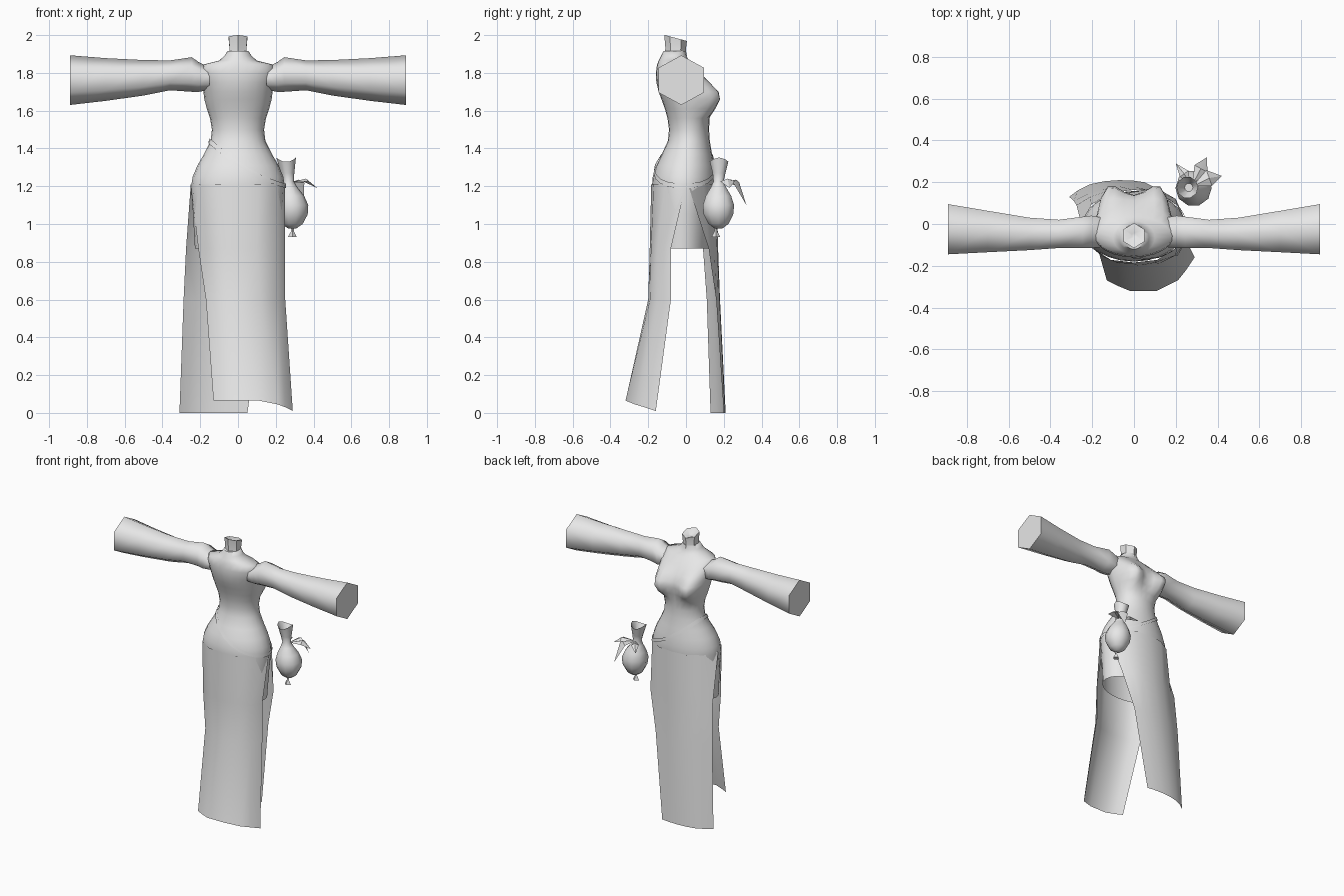
import bpy, math
from mathutils import Vector

if "Cube" in bpy.data.objects:
    bpy.data.objects.remove(bpy.data.objects["Cube"])

grey = bpy.data.materials.new("plain_grey")
grey.diffuse_color = (0.8, 0.8, 0.8, 1)
grey.use_nodes = True
grey.node_tree.nodes["Principled BSDF"].inputs["Base Color"].default_value = grey.diffuse_color


def make(name, verts, faces, angle=60):
    me = bpy.data.meshes.new(name)
    me.from_pydata([tuple(v) for v in verts], [], faces)
    me.materials.append(grey)
    ob = bpy.data.objects.new(name, me)
    bpy.context.collection.objects.link(ob)
    bpy.ops.object.select_all(action='DESELECT')
    ob.select_set(True)
    bpy.context.view_layer.objects.active = ob
    bpy.ops.object.mode_set(mode='EDIT')
    bpy.ops.mesh.select_all(action='SELECT')
    bpy.ops.mesh.normals_make_consistent(inside=False)
    bpy.ops.object.mode_set(mode='OBJECT')
    bpy.ops.object.shade_smooth_by_angle(angle=math.radians(angle))
    return ob


def loft(name, rings, closed=True, cap_start=False, cap_end=False, angle=60):
    n = len(rings[0])
    verts = [p for r in rings for p in r]
    faces = []
    for i in range(len(rings) - 1):
        for j in range(n if closed else n - 1):
            k = (j + 1) % n
            faces.append((i*n + j, i*n + k, (i+1)*n + k, (i+1)*n + j))
    if cap_start:
        faces.append(tuple(range(n))[::-1])
    if cap_end:
        faces.append(tuple((len(rings)-1)*n + j for j in range(n)))
    return make(name, verts, faces, angle)


# Body profile: z, half width, front y, back y, bust swell
BODY = [
    (0.87, .228, .125, -.165, 0), (1.05, .238, .14, -.17, 0),
    (1.20, .248, .158, -.18, 0), (1.25, .24, .157, -.176, 0),
    (1.31, .215, .15, -.158, 0), (1.37, .18, .138, -.128, 0),
    (1.44, .145, .126, -.096, 0), (1.50, .138, .122, -.09, 0),
    (1.56, .148, .125, -.098, .005), (1.61, .165, .13, -.112, .055),
    (1.66, .178, .138, -.13, .08), (1.70, .183, .135, -.145, .075),
    (1.75, .19, .112, -.157, .04), (1.80, .198, .075, -.16, .012),
    (1.845, .18, .035, -.153, 0), (1.865, .10, .015, -.145, 0),
    (1.89, .072, .003, -.132, 0), (1.915, .056, -.002, -.12, 0),
]


def body_at(z):
    for a, b in zip(BODY, BODY[1:]):
        if z <= b[0]:
            f = (z - a[0]) / (b[0] - a[0])
            return [p + (q - p) * f for p, q in zip(a, b)]
    return BODY[-1]


def body_point(z, t, grow=0):
    _, xh, yf, yb, bust = body_at(z)
    yc, yh = (yf + yb) / 2, (yf - yb) / 2
    c, s = math.cos(t), math.sin(t)
    swell = bust * math.sin(2 * t) ** 2 if s > 0 else 0
    return Vector(((xh + grow) * c, yc + (yh + grow) * s + swell, z))


SIDES = 24
loft("dress_body", [[body_point(r[0], math.tau * j / SIDES) for j in range(SIDES)] for r in BODY],
     cap_end=True)

# Six-sided tilted neck with a sunken top
def neck_ring(r, z, tilt):
    pts = []
    for j in range(6):
        a = math.pi / 6 + j * math.pi / 3
        y = -.055 + r * math.sin(a)
        pts.append((r * .95 * math.cos(a), y, z - tilt * (y + .055)))
    return pts


loft("neck", [neck_ring(.06, 1.89, 0), neck_ring(.054, 1.925, .1), neck_ring(.06, 1.985, .27),
              neck_ring(.05, 1.985, .27), neck_ring(.012, 1.965, .2)], cap_end=True, angle=50)

# Flared six-sided sleeves: x, low z, high z, low y, high y
SLEEVE = [(.15, 1.71, 1.83, -.11, .03), (.205, 1.70, 1.855, -.115, .04),
          (.245, 1.70, 1.883, -.115, .035), (.36, 1.708, 1.866, -.115, .02),
          (.50, 1.68, 1.868, -.125, .03), (.70, 1.652, 1.878, -.135, .063),
          (.89, 1.63, 1.893, -.145, .095)]
for side, label in ((1, "right"), (-1, "left")):
    rings = []
    for x, z0, z1, y0, y1 in SLEEVE:
        ring = []
        for j in range(6):
            a = math.pi / 2 + j * math.pi / 3
            ring.append((side * x, (y0+y1)/2 + (y1-y0)/2 * math.cos(a) / .866,
                         (z0+z1)/2 + (z1-z0)/2 * math.sin(a)))
        rings.append(ring)
    loft(label + "_sleeve", rings, cap_end=True, angle=75)

# Skirt panels: rows of (x, y) from one slit edge to the other
BACK = [
    [(.248, 0), (.205, -.112), (.11, -.172), (0, -.184), (-.11, -.172), (-.205, -.112), (-.25, -.01)],
    [(.25, -.08), (.2, -.15), (.1, -.185), (0, -.192), (-.08, -.185), (-.15, -.155), (-.21, -.1)],
    [(.25, -.08), (.21, -.15), (.12, -.19), (.02, -.2), (-.06, -.19), (-.12, -.17), (-.17, -.13)],
    [(.29, -.16), (.25, -.22), (.21, -.27), (.11, -.32), (-.02, -.32), (-.08, -.295), (-.13, -.27)],
]
FRONT = [
    [(-.25, -.01), (-.205, .092), (-.11, .15), (0, .163), (.11, .15), (.205, .092), (.248, .01)],
    [(-.275, .09), (-.21, .13), (-.12, .16), (-.03, .17), (.06, .165), (.13, .15), (.2, .12)],
    [(-.288, .11), (-.22, .145), (-.15, .168), (-.07, .18), (0, .178), (.07, .17), (.13, .16)],
    [(-.31, .13), (-.27, .16), (-.21, .19), (-.14, .205), (-.07, .21), (0, .207), (.05, .2)],
]
HEM = [.01, .03, .045, .065, .065, .065, .065]
for name, rows, hem in (("back_skirt_panel", BACK, HEM), ("front_skirt_panel", FRONT, [0] * 7)):
    levels = [[1.21] * 7, [.87] * 7, [.6] * 7, hem]
    loft(name, [[(x, y, z) for (x, y), z in zip(r, zs)] for r, zs in zip(rows, levels)], closed=False)

# Slanted belt hugging the hips
low, high = [], []
for j in range(SIDES):
    t = math.tau * j / SIDES
    z = 1.3
    for _ in range(40):
        x = body_point(z, t).x
        z = .5 * z + .5 * min(1.46, 1.32 - .7 * x + .9 * x * x)
    low.append(body_point(z - .012, t, .007))
    high.append(body_point(z + .012, t, .007))
loft("belt", [low, high])

# Pouch with gathered neck and flared mouth: z, radius, centre x, centre y
POUCH = [(.975, .02, .287, .172), (1.0, .055, .287, .172), (1.05, .082, .287, .172),
         (1.10, .087, .285, .172), (1.15, .07, .28, .172), (1.195, .042, .272, .172),
         (1.225, .028, .268, .172), (1.27, .036, .262, .175), (1.34, .052, .255, .175)]
rings = [[(cx + r * math.cos(math.tau * j / 10), cy + r * math.sin(math.tau * j / 10),
           z + (.012 * math.cos(math.tau * j / 5) if z > 1.3 else 0)) for j in range(10)]
         for z, r, cx, cy in POUCH]
rings.append([(.262 + .02 * math.cos(math.tau * j / 10), .175 + .02 * math.sin(math.tau * j / 10), 1.27)
              for j in range(10)])
loft("pouch", rings, cap_start=True, cap_end=True)


# Folded bow leaves on the pouch
def leaf(name, base, mid, tip, width):
    base, mid, tip = Vector(base), Vector(mid), Vector(tip)
    side = (tip - base).cross(Vector((0, 0, 1))).normalized() * width
    drop = Vector((0, 0, -.015))
    make(name, [base, mid + side + drop, mid, mid - side + drop, tip],
         [(0, 1, 2), (0, 2, 3), (1, 4, 2), (2, 4, 3)], 30)


leaf("bow_leaf_outer", (.28, .18, 1.22), (.36, .22, 1.24), (.42, .23, 1.19), .04)
leaf("bow_leaf_front", (.28, .19, 1.22), (.32, .265, 1.235), (.35, .32, 1.10), .035)
leaf("bow_leaf_inner", (.27, .19, 1.225), (.24, .24, 1.235), (.20, .29, 1.19), .025)

# Hanging cord with a flared tassel end
cord = [(1.0, .006), (.96, .008), (.93, .024)]
loft("cord_tassel", [[(.288 + r * math.cos(math.tau * j / 4), .158 + r * math.sin(math.tau * j / 4), z)
                      for j in range(4)] for z, r in cord], cap_end=True, angle=30)
